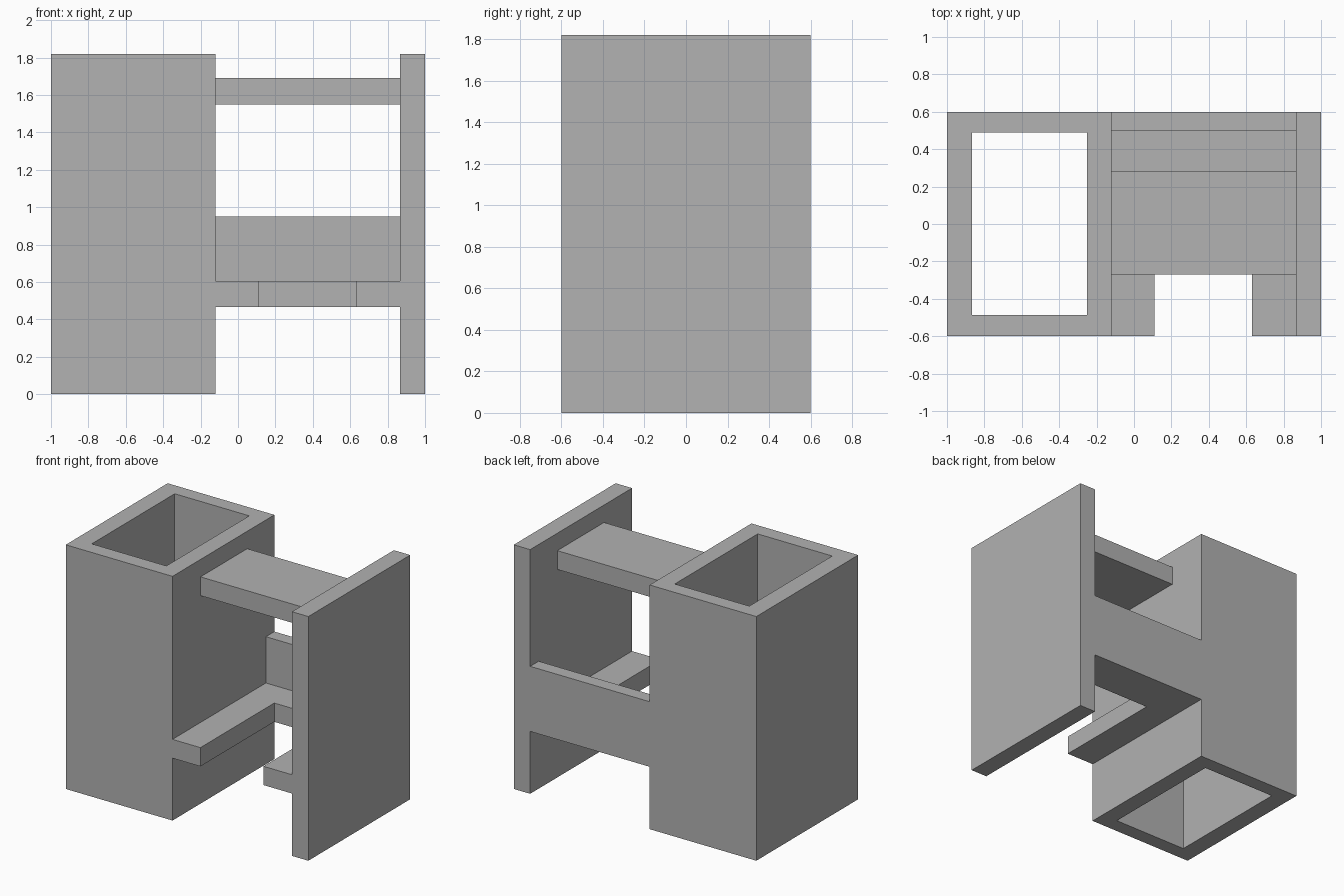
import bpy
import bmesh

cube = bpy.data.objects.get("Cube")
if cube:
    bpy.data.objects.remove(cube, do_unlink=True)

# One plain grey for everything
GREY = (0.445, 0.445, 0.445, 1.0)
grey = bpy.data.materials.new("plain_grey")
grey.use_nodes = True
grey.diffuse_color = GREY
shader = next(n for n in grey.node_tree.nodes if n.type == 'BSDF_PRINCIPLED')
shader.inputs["Base Color"].default_value = GREY


def extrude_outline(name, outline, z0, z1):
    """Extrude a closed xy outline from z0 up to z1."""
    bm = bmesh.new()
    face = bm.faces.new([bm.verts.new((x, y, z0)) for x, y in outline])
    top = bmesh.ops.extrude_face_region(bm, geom=[face])["geom"]
    verts = [v for v in top if isinstance(v, bmesh.types.BMVert)]
    bmesh.ops.translate(bm, verts=verts, vec=(0, 0, z1 - z0))
    bmesh.ops.recalc_face_normals(bm, faces=bm.faces)
    mesh = bpy.data.meshes.new(name)
    bm.to_mesh(mesh)
    bm.free()
    mesh.materials.append(grey)
    obj = bpy.data.objects.new(name, mesh)
    bpy.context.collection.objects.link(obj)
    return obj


def rect(x0, x1, y0, y1):
    return [(x0, y0), (x1, y0), (x1, y1), (x0, y1)]


HEIGHT, DEPTH = 1.82, 0.6
INNER_L, INNER_R = -0.12, 0.865   # gap between tower and side panel

# Open rectangular tower, hollow from top to bottom
tower = extrude_outline("hollow_tower", rect(-1, INNER_L, -DEPTH, DEPTH), 0, HEIGHT)
cutter = extrude_outline("tower_cutter", rect(-0.865, -0.25, -0.487, 0.49), -0.1, HEIGHT + 0.1)
cutter.hide_render = True
cutter.hide_viewport = True
cut = tower.modifiers.new("shaft", 'BOOLEAN')
cut.operation = 'DIFFERENCE'
cut.solver = 'EXACT'
cut.object = cutter

# Tall flat side panel
extrude_outline("side_panel", rect(INNER_R, 1, -DEPTH, DEPTH), 0, HEIGHT)

# U-shaped seat, notched at the front
seat = [(INNER_L, -DEPTH), (0.11, -DEPTH), (0.11, 0.27), (0.63, 0.27),
        (0.63, -DEPTH), (INNER_R, -DEPTH), (INNER_R, 0.5), (INNER_L, 0.5)]
extrude_outline("notched_seat", seat, 0.465, 0.605)

# Low back board behind the seat
extrude_outline("back_board", rect(INNER_L, INNER_R, 0.5, DEPTH), 0.465, 0.95)

# Shelf bridging the top
extrude_outline("upper_shelf", rect(INNER_L, INNER_R, -0.27, 0.28), 1.55, 1.69)
